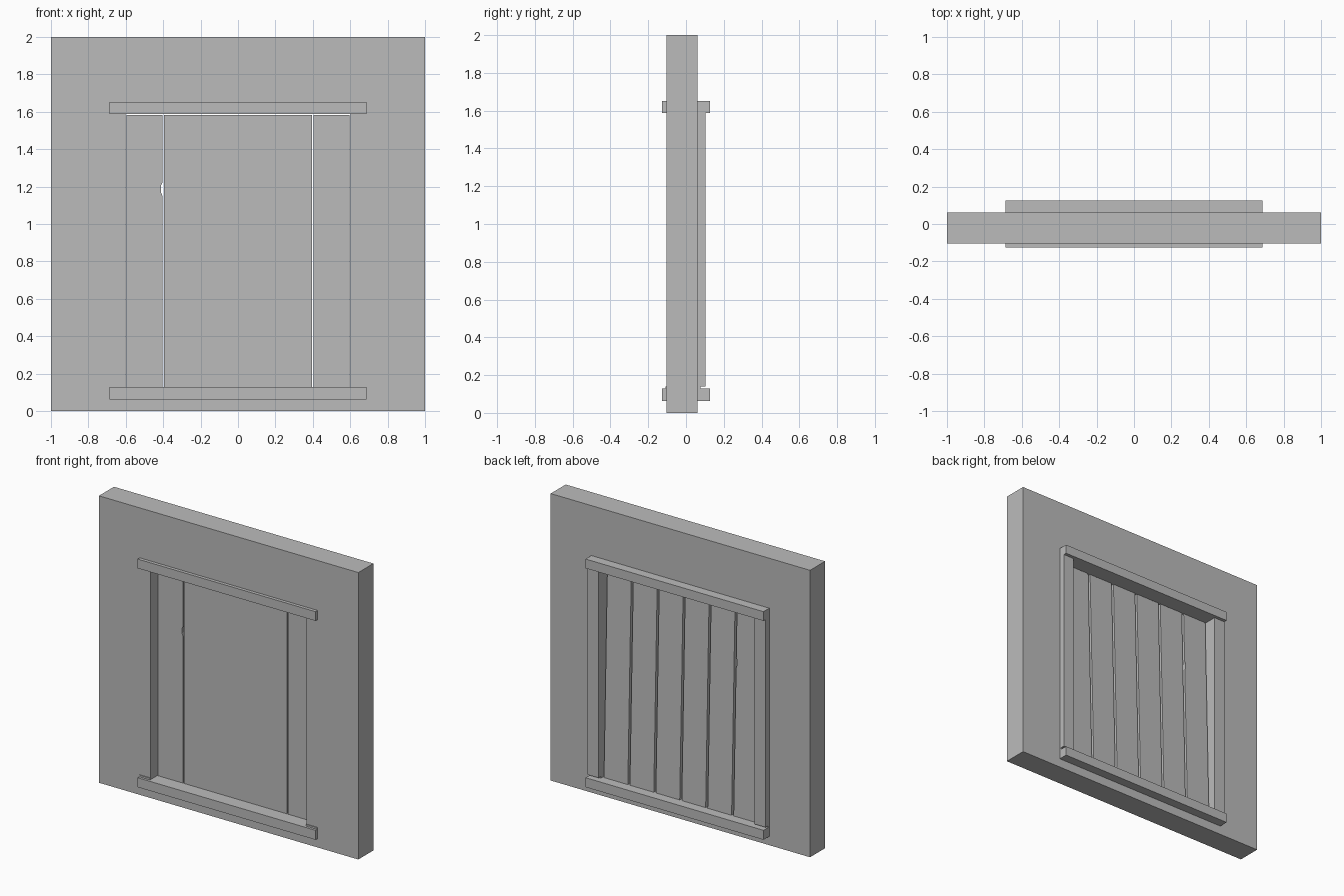
import bpy, bmesh

if "Cube" in bpy.data.objects:
    bpy.data.objects.remove(bpy.data.objects["Cube"])

grey = bpy.data.materials.new("plain_grey")
grey.diffuse_color = (0.5, 0.5, 0.5, 1)
grey.use_nodes = True
grey.node_tree.nodes["Principled BSDF"].inputs["Base Color"].default_value = grey.diffuse_color

WALL_F, WALL_B = -0.103, 0.062      # wall front and back
OPEN_X, OPEN_Z0, OPEN_Z1 = 0.602, 0.128, 1.588


def finish(name, bm):
    bmesh.ops.recalc_face_normals(bm, faces=bm.faces[:])
    me = bpy.data.meshes.new(name)
    bm.to_mesh(me)
    bm.free()
    me.materials.append(grey)
    ob = bpy.data.objects.new(name, me)
    bpy.context.collection.objects.link(ob)
    return ob


def loft(name, rings, closed=False):
    """Join equal-length rings of points; cap the ends or close the loop."""
    bm = bmesh.new()
    vs = [[bm.verts.new(p) for p in r] for r in rings]
    n = len(vs[0])
    pairs = list(zip(vs, vs[1:])) + ([(vs[-1], vs[0])] if closed else [])
    for a, b in pairs:
        for i in range(n):
            j = (i + 1) % n
            bm.faces.new((a[i], a[j], b[j], b[i]))
    if not closed:
        bm.faces.new(vs[0])
        bm.faces.new(vs[-1])
    return finish(name, bm)


def box(name, x0, x1, y0, y1, z0, z1):
    ring = lambda z: [(x0, y0, z), (x1, y0, z), (x1, y1, z), (x0, y1, z)]
    return loft(name, [ring(z0), ring(z1)])


# wall with a rectangular opening
def rect(w, z0, z1, y):
    return [(-w, y, z0), (w, y, z0), (w, y, z1), (-w, y, z1)]


loft("wall", [rect(1, 0, 2, WALL_F), rect(1, 0, 2, WALL_B),
              rect(OPEN_X, OPEN_Z0, OPEN_Z1, WALL_B),
              rect(OPEN_X, OPEN_Z0, OPEN_Z1, WALL_F)], closed=True)

# beams running through the wall above and below the opening
box("lintel", -0.686, 0.686, -0.126, 0.126, OPEN_Z1, 1.652)
box("sill", -0.686, 0.686, -0.126, 0.126, 0.062, OPEN_Z0)

# side posts on the back, standing on small spacer blocks
for s, side in ((-1, "left"), (1, "right")):
    xs = sorted((s * OPEN_X, s * 0.686))
    box(side + "_post", *xs, WALL_B - 0.01, 0.103, 0.14, OPEN_Z1)
    box(side + "_spacer", *xs, WALL_F - 0.006, 0.076, 0.11, 0.14)

# six planks, thicker at the foot, with grooves between them on the back
FRONT, BACK_TOP, BACK_FOOT = -0.028, 0.02, 0.058
TOP, FOOT = 1.583, 0.12
for i in range(6):
    x0, x1 = -0.6 + 0.2 * i, -0.4 + 0.2 * i
    f0 = x0 + (0.004 if i in (0, 1, 5) else 0)   # open joints at outer planks
    f1 = x1 - (0.004 if i in (0, 4, 5) else 0)
    sections = [(FOOT, 0), (TOP, 0)]
    if i == 0:                                   # small chip in the edge
        sections[1:1] = [(1.15, 0), (1.17, 0.008), (1.205, 0.008), (1.22, 0)]
    rings = []
    for z, chip in sections:
        back = BACK_FOOT + (BACK_TOP - BACK_FOOT) * (z - FOOT) / (TOP - FOOT)
        rings.append([(f0, FRONT, z), (f1 - chip, FRONT, z),
                      (f1 - chip, FRONT + 0.01, z), (x1 - 0.008 - chip, FRONT + 0.012, z),
                      (x1 - 0.008 - chip, back, z), (x0 + 0.008, back, z),
                      (x0 + 0.008, FRONT + 0.012, z), (f0, FRONT + 0.01, z)])
    loft(f"plank_{i + 1}", rings)
